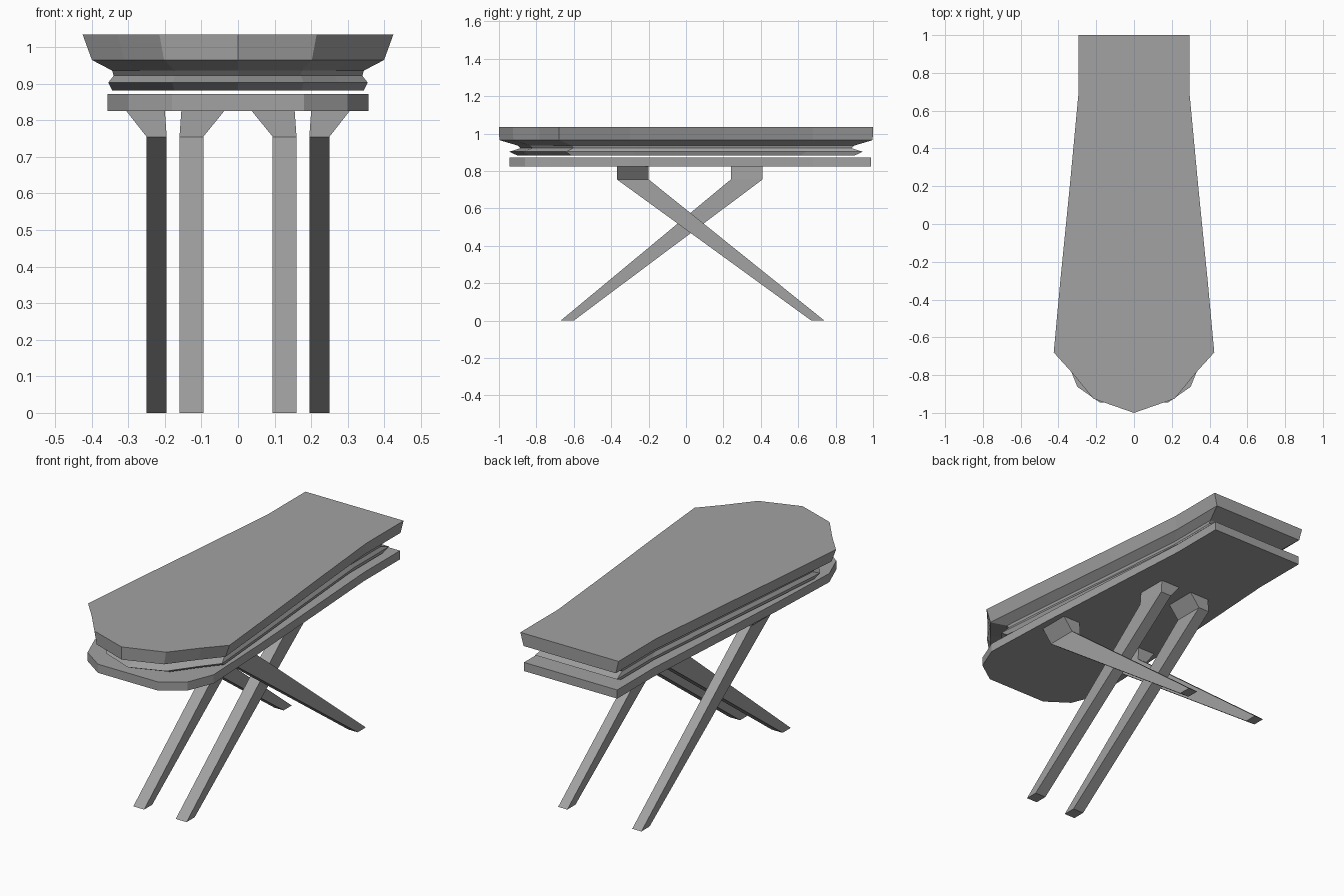
import bpy
import bmesh

cube = bpy.data.objects.get("Cube")
if cube:
    bpy.data.objects.remove(cube, do_unlink=True)

grey = bpy.data.materials.new("plain grey")
grey.use_nodes = True
COLOUR = (0.36, 0.36, 0.36, 1)
grey.diffuse_color = COLOUR
grey.node_tree.nodes["Principled BSDF"].inputs["Base Color"].default_value = COLOUR


def loft(name, rings):
    """Join rings of equal point count with flat faces and cap both ends."""
    bm = bmesh.new()
    loops = [[bm.verts.new(p) for p in ring] for ring in rings]
    count = len(loops[0])
    for low, high in zip(loops, loops[1:]):
        for i in range(count):
            j = (i + 1) % count
            bm.faces.new((low[i], low[j], high[j], high[i]))
    bm.faces.new(loops[0][::-1])
    bm.faces.new(loops[-1])
    bmesh.ops.recalc_face_normals(bm, faces=bm.faces[:])
    mesh = bpy.data.meshes.new(name)
    bm.to_mesh(mesh)
    bm.free()
    mesh.materials.append(grey)
    obj = bpy.data.objects.new(name, mesh)
    bpy.context.collection.objects.link(obj)
    return obj


def outline(half, z, sx=1.0, sy=1.0):
    """Mirror a half outline across x = 0, scale it and lift it to z."""
    mirrored = [(-x, y) for x, y in reversed(half) if x > 0]
    return [(x * sx, y * sy, z) for x, y in half + mirrored]


def rect(x0, x1, y0, y1, z):
    return [(x0, y0, z), (x1, y0, z), (x1, y1, z), (x0, y1, z)]


# Half outlines, front to back
top_half = [(0, -1), (0.215, -0.925), (0.33, -0.785), (0.425, -0.68),
            (0.39, -0.3), (0.34, 0.2), (0.295, 0.68), (0.295, 1)]
plate_half = [(0.18, -0.945), (0.3, -0.862), (0.357, -0.72),
              (0.34, -0.3), (0.31, 0.2), (0.28, 0.68), (0.28, 0.99)]

# Table top with undercut neck and lower rib: (z, x scale, y scale)
levels = [(0.882, 0.81, 0.90), (0.903, 0.835, 0.945), (0.922, 0.80, 0.885),
          (0.936, 0.81, 0.90), (0.965, 0.94, 0.998), (1.035, 1, 1)]
loft("table_top", [outline(top_half, *level) for level in levels])

# Separate plate under the top
loft("under_plate", [outline(plate_half, z) for z in (0.825, 0.872)])

# Crossed legs with flared brackets: leg x, bracket x, top y, foot y
LEGS = {
    "outer": ((0.195, 0.25), (0.2, 0.305), (-0.37, -0.2), (0.67, 0.74)),
    "inner": ((0.095, 0.16), (0.038, 0.155), (0.24, 0.41), (-0.67, -0.6)),
}
for kind, (leg_x, bracket_x, top_y, foot_y) in LEGS.items():
    for side, sign in (("left", 1), ("right", -1)):
        rings = [rect(*leg_x, *foot_y, 0), rect(*leg_x, *top_y, 0.755),
                 rect(*bracket_x, *top_y, 0.825)]
        loft(f"{kind}_leg_{side}",
             [[(sign * x, y, z) for x, y, z in ring] for ring in rings])
